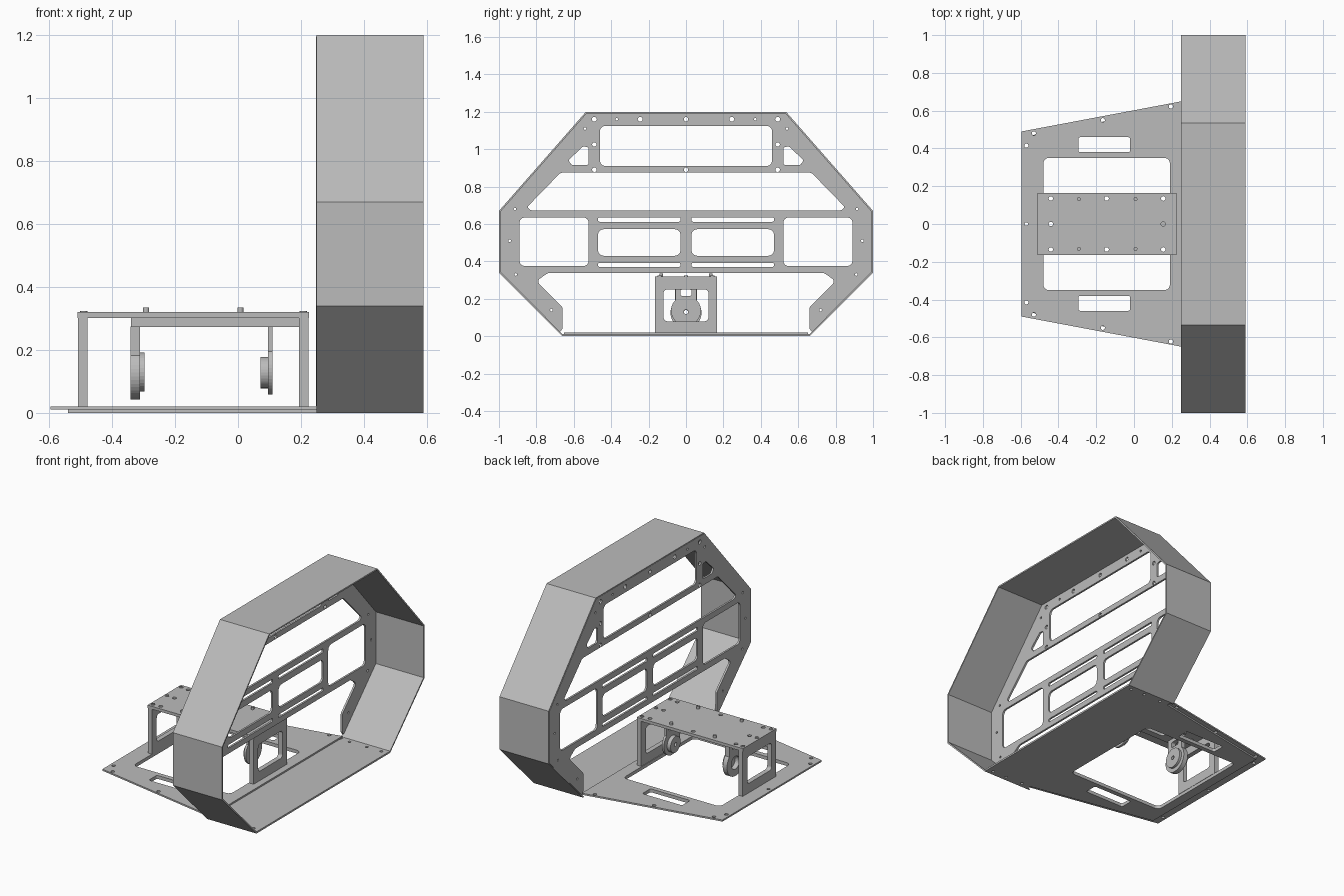
import bpy, bmesh, math
from mathutils import Vector, Matrix

if "Cube" in bpy.data.objects:
    bpy.data.objects.remove(bpy.data.objects["Cube"])

grey = bpy.data.materials.new("sheet_grey")
grey.diffuse_color = (0.5, 0.5, 0.5, 1)
grey.use_nodes = True
grey.node_tree.nodes["Principled BSDF"].inputs["Base Color"].default_value = grey.diffuse_color

TOP = Matrix.Identity(4)                                                   # profile in x, y
SIDE = Matrix(((0, 0, 1, 0), (1, 0, 0, 0), (0, 1, 0, 0), (0, 0, 0, 1)))    # profile in y, z


def rounded(pts, r, n=6):
    """Polygon with softened corners."""
    out = []
    for i, p in enumerate(pts):
        p, a, b = Vector(p), Vector(pts[i - 1]), Vector(pts[(i + 1) % len(pts)])
        u, v = a - p, b - p
        t = r / math.tan(max(u.angle(v), 0.1) / 2)
        t = min(t, u.length * 0.48, v.length * 0.48)
        s, e = p + u.normalized() * t, p + v.normalized() * t
        for k in range(n + 1):
            f = k / n
            w = 0.75 * 2 * f * (1 - f)
            d = (1 - f) ** 2 + w + f * f
            out.append(((1 - f) ** 2 * s + w * p + f * f * e) / d)
    return out


def rect(a0, a1, b0, b1, r=0.0):
    pts = [(a0, b0), (a1, b0), (a1, b1), (a0, b1)]
    return rounded(pts, r) if r else pts


def circle(a, b, r, n=16):
    return [(a + r * math.cos(2 * math.pi * k / n), b + r * math.sin(2 * math.pi * k / n)) for k in range(n)]


def plate(name, loops, lo, hi, axes):
    """Flat sheet: first loop is the outline, the others are cut-outs."""
    cu = bpy.data.curves.new(name, 'CURVE')
    cu.dimensions, cu.fill_mode, cu.extrude = '2D', 'BOTH', (hi - lo) / 2
    for loop in loops:
        sp = cu.splines.new('POLY')
        sp.points.add(len(loop) - 1)
        for q, p in zip(sp.points, loop):
            q.co = (p[0], p[1], 0, 1)
        sp.use_cyclic_u = True
    tmp = bpy.data.objects.new(name + "_curve", cu)
    bpy.context.collection.objects.link(tmp)
    deps = bpy.context.evaluated_depsgraph_get()
    me = bpy.data.meshes.new_from_object(tmp.evaluated_get(deps))
    bpy.data.objects.remove(tmp)
    bm = bmesh.new()
    bm.from_mesh(me)
    bmesh.ops.remove_doubles(bm, verts=bm.verts, dist=1e-5)
    bmesh.ops.recalc_face_normals(bm, faces=bm.faces)
    bm.transform(axes @ Matrix.Translation((0, 0, (lo + hi) / 2)))
    for f in bm.faces:
        f.smooth = False
    bm.to_mesh(me)
    bm.free()
    me.materials.clear()
    me.materials.append(grey)
    ob = bpy.data.objects.new(name, me)
    bpy.context.collection.objects.link(ob)
    return ob


def both(pts):
    """Half outline on the positive side, closed with its mirror image."""
    return list(pts) + [(-a, b) for a, b in reversed(pts)]


def flip_b(pts):
    return [(a, -b) for a, b in pts]


def flip_a(pts):
    return [(-a, b) for a, b in pts]


# base plate and the thinner floor sheet under it
window = rect(-0.48, 0.19, -0.35, 0.35, 0.03)
slot = rect(-0.295, -0.02, 0.38, 0.46, 0.012)
cuts = [window, slot, flip_b(slot), circle(-0.57, 0, 0.009)]
for a, b in ((-0.53, 0.48), (-0.57, 0.415), (-0.165, 0.55), (0.195, 0.622)):
    cuts += [circle(a, s * b, 0.011) for s in (1, -1)]
base = [(-0.595, -0.49), (0.265, -0.652), (0.265, 0.652), (-0.595, 0.49)]
plate("base_plate", [base] + cuts, 0.011, 0.021, TOP)
half = [(-0.54, 0.47), (0.27, 0.625), (0.27, 0.66), (0.59, 0.66)]
edge_holes = [circle(a, s * 0.63, 0.009) for a in (0.33, 0.45, 0.55) for s in (1, -1)]
plate("floor_sheet", [half + flip_b(half)[::-1], window, slot, flip_b(slot)] + edge_holes, 0, 0.011, TOP)

# octagonal hood open at the bottom
outer = [(0.66, 0.0), (1.0, 0.34), (1.0, 0.67), (0.535, 1.2)]
inner = [(0.649, 0.0), (0.991, 0.344), (0.991, 0.667), (0.531, 1.191)]
hood = both(outer) + both(inner)[::-1]
plate("hood_shell", [hood], 0.25, 0.59, SIDE)

# front frame with windows
frame = both([(0.66, 0.155), (0.66, 0.04), (0.675, 0.022), (0.994, 0.342),
              (0.994, 0.668), (0.533, 1.195)])
leg = rounded([(0.0, 0.337), (0.74, 0.337), (0.80, 0.295), (0.66, 0.155), (0.66, 0.04)], 0.02)
leg = [p for p in leg if p[0] > 0.655 and p[1] > 0.15]
frame = both(leg + [(0.66, 0.04), (0.675, 0.022), (0.994, 0.342), (0.994, 0.668), (0.533, 1.195)])
cuts = [rect(-0.46, 0.46, 0.91, 1.125, 0.03),
        rounded(both([(0.83, 0.672), (0.85, 0.69), (0.67, 0.875)]), 0.03)]
sides = [rounded([(0.52, 0.915), (0.61, 0.915), (0.63, 0.94), (0.55, 1.015), (0.52, 1.01)], 0.012),
         rect(0.52, 0.89, 0.375, 0.635, 0.03),
         rect(0.03, 0.47, 0.43, 0.572, 0.03),
         rect(0.03, 0.47, 0.612, 0.636, 0.008),
         rect(0.03, 0.47, 0.371, 0.392, 0.008)]
for a, b, r in ((0.49, 1.16, 0.013), (0.37, 1.16, 0.007), (0.245, 1.16, 0.013), (0.49, 1.025, 0.012),
                (0.49, 0.89, 0.012), (0.54, 1.11, 0.007), (0.915, 0.68, 0.007), (0.943, 0.51, 0.007),
                (0.91, 0.33, 0.007), (0.72, 0.14, 0.007)):
    sides.append(circle(a, b, r))
for s in sides:
    cuts += [s, flip_a(s)]
cuts += [circle(0, 1.16, 0.012), circle(0, 0.89, 0.012)]
plate("front_frame", [frame] + cuts, 0.248, 0.26, SIDE)

# pedestal: top plate, two window legs, stiffening rail
holes = [circle(a, b, 0.012) for a in (-0.44, 0.155) for b in (-0.135, 0, 0.135)]
holes += [circle(-0.145, b, 0.012) for b in (-0.135, 0.135)]
plate("pedestal_top", [rect(-0.51, 0.225, -0.165, 0.165)] + holes, 0.302, 0.32, TOP)
for name, x in (("pedestal_leg_rear", -0.508), ("pedestal_leg_front", 0.194)):
    plate(name, [rect(-0.165, 0.165, 0.02, 0.302), rect(-0.12, 0.12, 0.08, 0.25, 0.02)], x, x + 0.03, SIDE)
plate("under_rail", [rect(-0.34, 0.194, -0.075, 0.075), rect(-0.25, 0.04, -0.035, 0.035, 0.02)],
      0.273, 0.302, TOP)

# bolts and pegs on the pedestal
for x in (-0.49, 0.207):
    for y in (-0.14, 0, 0.14):
        plate("corner_bolt", [circle(x, y, 0.012), circle(x, y, 0.005, 6)], 0.318, 0.324, TOP)
for x in (-0.292, 0.008):
    for y in (-0.132, 0.132):
        plate("top_peg", [circle(x, y, 0.010)], 0.315, 0.335, TOP)


# hanging arms with round discs
def arm(zc, r, neck):
    a0 = math.asin(neck / r)
    arc = [(r * math.sin(a0 + (math.pi - a0) * k / 16), zc + r * math.cos(a0 + (math.pi - a0) * k / 16))
           for k in range(17)]
    return both([(neck, 0.275)] + arc[:-1])


neck_slot = rect(-0.03, 0.03, 0.215, 0.25, 0.01)
plate("rear_arm", [arm(0.125, 0.083, 0.06), neck_slot, circle(0, 0.125, 0.04, 24)], -0.342, -0.312, SIDE)
plate("rear_disc", [circle(0, 0.13, 0.062, 32), circle(0, 0.13, 0.012)], -0.312, -0.297, SIDE)
plate("front_arm", [arm(0.137, 0.08, 0.055), neck_slot, circle(0, 0.13, 0.012)], 0.096, 0.11, SIDE)
plate("front_disc", [circle(0, 0.128, 0.05, 32), circle(0, 0.128, 0.012)], 0.072, 0.096, SIDE)
